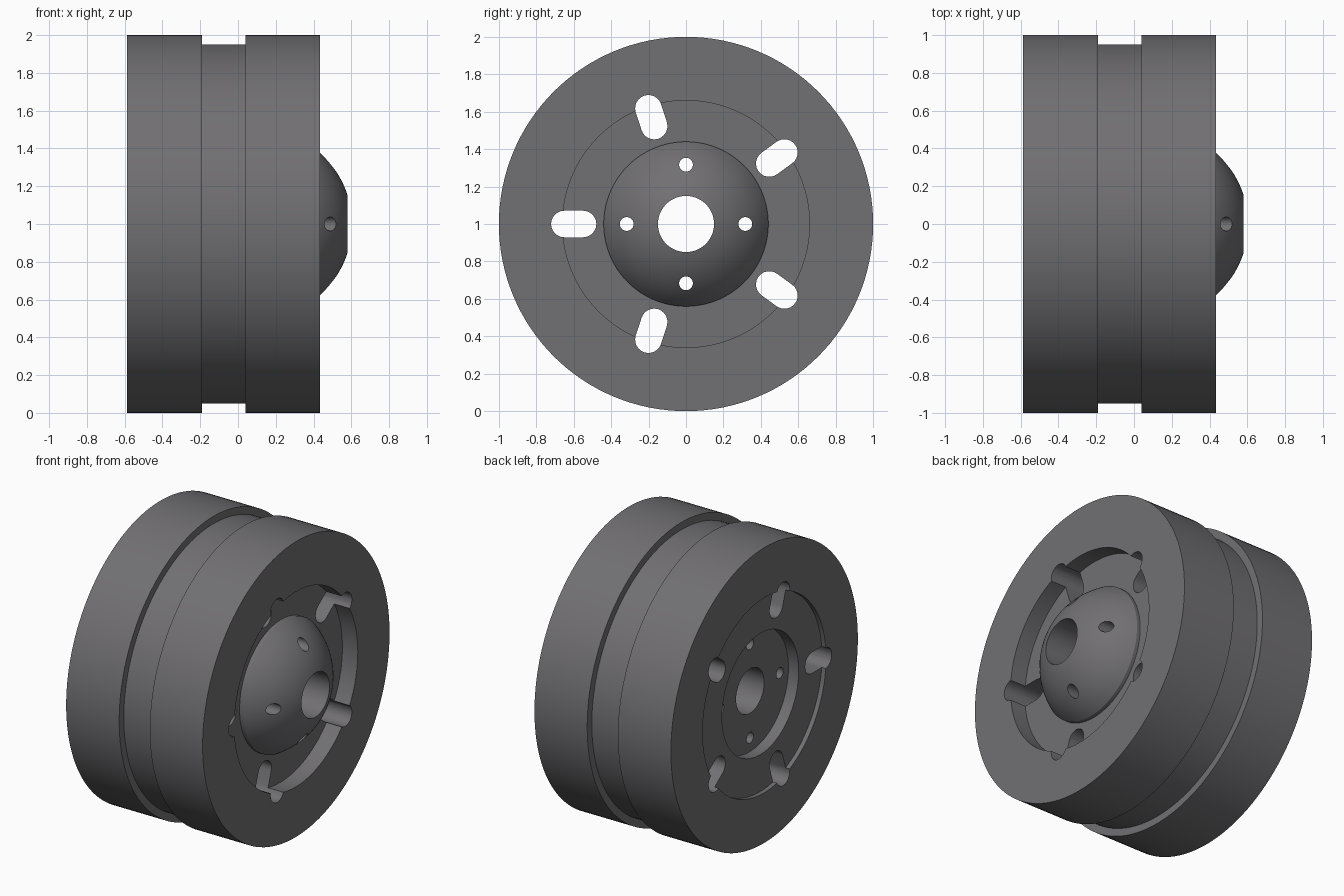
import bpy, bmesh, math
from mathutils import Matrix, Vector

if "Cube" in bpy.data.objects:
    bpy.data.objects.remove(bpy.data.objects["Cube"])

SEG = 128
CENTRE = Vector((0, 0, 1))          # wheel axis runs along x at z = 1

grey = bpy.data.materials.new("dark_grey_metal")
grey.diffuse_color = (0.165, 0.16, 0.17, 1)
grey.use_nodes = True
grey.node_tree.nodes["Principled BSDF"].inputs["Base Color"].default_value = grey.diffuse_color


def to_object(bm, name):
    bmesh.ops.recalc_face_normals(bm, faces=bm.faces)
    me = bpy.data.meshes.new(name)
    bm.to_mesh(me)
    bm.free()
    ob = bpy.data.objects.new(name, me)
    bpy.context.collection.objects.link(ob)
    return ob


def lathe(profile, name):
    """Revolve a closed (x, radius) loop about the wheel axis."""
    bm = bmesh.new()
    rings = []
    for i in range(SEG):
        a = 2 * math.pi * i / SEG
        rings.append([bm.verts.new((x, r * math.cos(a), 1 + r * math.sin(a)))
                      for x, r in profile])
    n = len(profile)
    for i in range(SEG):
        p, q = rings[i], rings[(i + 1) % SEG]
        for j in range(n):
            k = (j + 1) % n
            bm.faces.new((p[j], p[k], q[k], q[j]))
    return to_object(bm, name)


def add_prism(bm, outline):
    """Extrude a (y, z) outline through the whole wheel along x."""
    lo = [bm.verts.new((-1, y, z)) for y, z in outline]
    hi = [bm.verts.new((1, y, z)) for y, z in outline]
    bm.faces.new(lo)
    bm.faces.new(hi[::-1])
    for i in range(len(lo)):
        j = (i + 1) % len(lo)
        bm.faces.new((lo[i], lo[j], hi[j], hi[i]))


def slot_outline(angle, r0, r1, rad, n=12):
    """Rounded slot running radially between arc centres r0 and r1."""
    pts = [(r1 + rad * math.cos(t), rad * math.sin(t))
           for t in (math.pi * (i / n - 0.5) for i in range(n + 1))]
    pts += [(r0 + rad * math.cos(t), rad * math.sin(t))
            for t in (math.pi * (i / n + 0.5) for i in range(n + 1))]
    c, s = math.cos(angle), math.sin(angle)
    return [(u * c - v * s, 1 + u * s + v * c) for u, v in pts]


def circle_outline(y, z, rad, n=24):
    return [(y + rad * math.cos(2 * math.pi * i / n),
             1 + z + rad * math.sin(2 * math.pi * i / n)) for i in range(n)]


# Wheel body: grooved tread, recessed faces, spherical hub dome, centre bore
dome = []
for i in range(15):
    r = 0.15 + 0.29 * i / 14
    dome.append((0.10 + math.sqrt(0.2535 - r * r), r))
profile = [(-0.50, 0.15)] + dome + [
    (0.32, 0.44), (0.32, 0.66), (0.435, 0.66), (0.435, 1.0),
    (0.04, 1.0), (0.04, 0.95), (-0.19, 0.95), (-0.19, 1.0),
    (-0.587, 1.0), (-0.587, 0.66), (-0.557, 0.66), (-0.557, 0.41), (-0.50, 0.41)]
# deepen the rear hub pocket
profile[0] = (-0.48, 0.15)
profile[-1] = (-0.48, 0.41)
wheel = lathe(profile, "wheel")

# Through cutters: five radial slots and four bolt holes
bm = bmesh.new()
for i in range(5):
    add_prism(bm, slot_outline(math.pi + i * 2 * math.pi / 5, 0.55, 0.65, 0.071))
for i in range(4):
    a = i * math.pi / 2
    add_prism(bm, circle_outline(0.317 * math.cos(a), 0.317 * math.sin(a), 0.037))
cutter = to_object(bm, "hole_cutter")
cutter.hide_render = True

mod = wheel.modifiers.new("holes", "BOOLEAN")
mod.operation = "DIFFERENCE"
mod.solver = "EXACT"
mod.object = cutter
deps = bpy.context.evaluated_depsgraph_get()
cut_mesh = bpy.data.meshes.new_from_object(wheel.evaluated_get(deps))
wheel.modifiers.clear()
wheel.data = cut_mesh
bpy.data.objects.remove(cutter)

# Material and shading
wheel.data.materials.clear()
wheel.data.materials.append(grey)
bpy.ops.object.select_all(action="DESELECT")
wheel.select_set(True)
bpy.context.view_layer.objects.active = wheel
bpy.ops.object.shade_smooth_by_angle(angle=math.radians(28))
